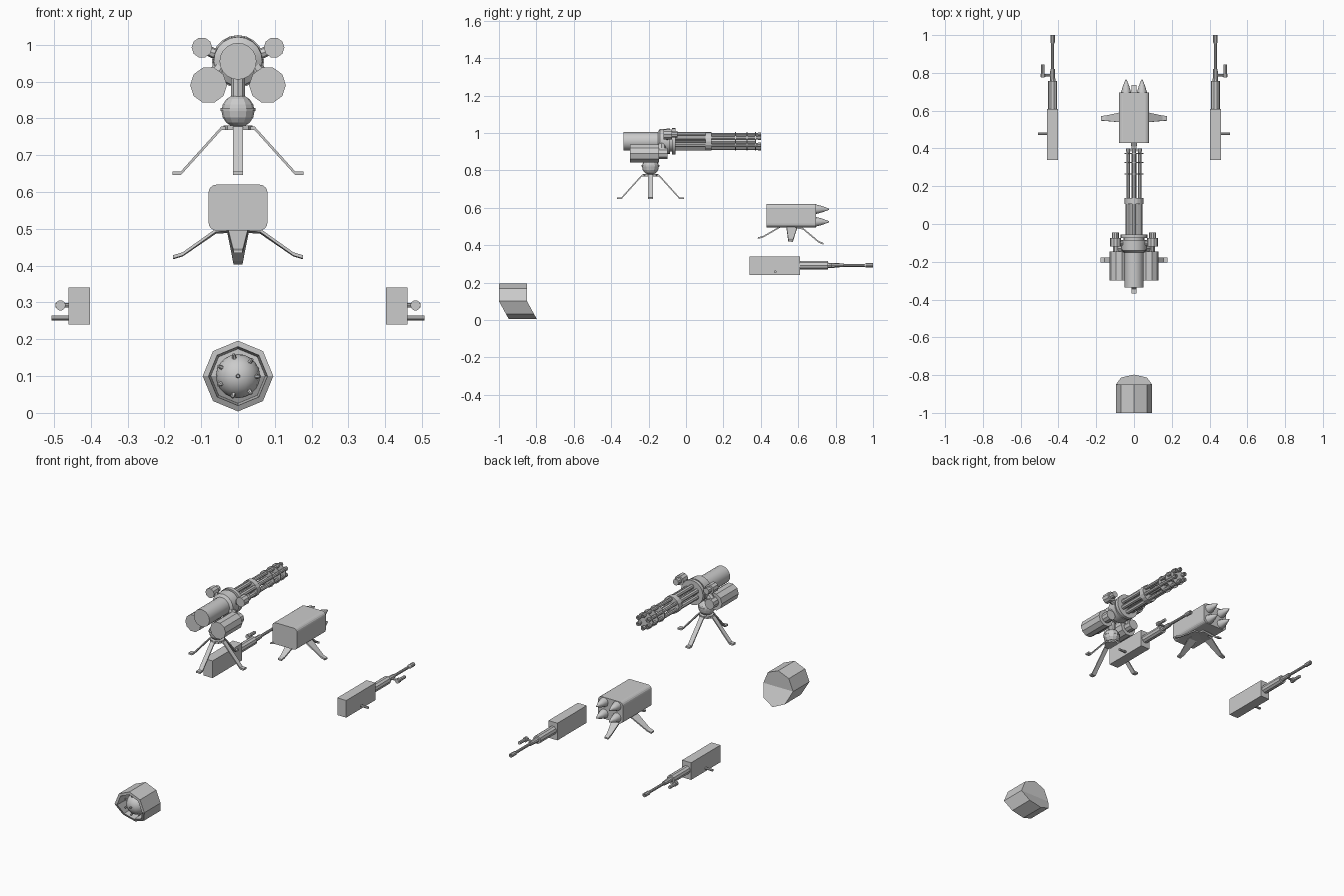
import bpy, bmesh
from math import sin, cos, pi, radians
from mathutils import Vector, Matrix

if "Cube" in bpy.data.objects:
    bpy.data.objects.remove(bpy.data.objects["Cube"])


def finish(name, bm, smooth=None):
    bmesh.ops.recalc_face_normals(bm, faces=bm.faces)
    me = bpy.data.meshes.new(name)
    bm.to_mesh(me)
    bm.free()
    ob = bpy.data.objects.new(name, me)
    bpy.context.collection.objects.link(ob)
    if smooth:
        bpy.ops.object.select_all(action='DESELECT')
        ob.select_set(True)
        bpy.context.view_layer.objects.active = ob
        bpy.ops.object.shade_smooth_by_angle(angle=radians(smooth))
    return ob


def lathe_bm(profile, n, x=0, z=0, phase=0):
    """Revolve (y, radius) points round a y-parallel axis, capping both ends."""
    bm = bmesh.new()
    rings = [[bm.verts.new((x + r * cos(phase + 2 * pi * i / n), y,
                            z + r * sin(phase + 2 * pi * i / n))) for i in range(n)]
             for y, r in profile]
    for a, b in zip(rings, rings[1:]):
        for i in range(n):
            bm.faces.new((a[i], a[(i + 1) % n], b[(i + 1) % n], b[i]))
    bm.faces.new(rings[0])
    bm.faces.new(rings[-1])
    return bm


def lathe(name, profile, n, x=0, z=0, phase=0, smooth=None):
    return finish(name, lathe_bm(profile, n, x, z, phase), smooth)


def rod(name, p0, p1, r0, r1=None, n=8):
    p0, p1 = Vector(p0), Vector(p1)
    d = p1 - p0
    m = Matrix.Translation((p0 + p1) / 2) @ d.to_track_quat('Z', 'Y').to_matrix().to_4x4()
    bm = bmesh.new()
    bmesh.ops.create_cone(bm, cap_ends=True, segments=n, radius1=r0,
                          radius2=r0 if r1 is None else r1, depth=d.length, matrix=m)
    return finish(name, bm)


def box(name, lo, hi):
    bm = bmesh.new()
    lo, hi = Vector(lo), Vector(hi)
    bmesh.ops.create_cube(bm, size=1, matrix=Matrix.Translation((lo + hi) / 2)
                          @ Matrix.Diagonal((*(hi - lo), 1)))
    return finish(name, bm)


def ball(name, c, r, u, v, smooth=None):
    bm = bmesh.new()
    bmesh.ops.create_uvsphere(bm, u_segments=u, v_segments=v, radius=r,
                              matrix=Matrix.Translation(c))
    return finish(name, bm, smooth)


def legs(name, path, centre, thick, tilt=0):
    """Four bent strip legs; path points are (radius, z, half width)."""
    for k in range(4):
        bm = bmesh.new()
        rows = [[bm.verts.new((r, s * w, z - t)) for s, t in
                 ((-1, 0), (1, 0), (1, thick), (-1, thick))] for r, z, w in path]
        for a, b in zip(rows, rows[1:]):
            for i in range(4):
                bm.faces.new((a[i], a[(i + 1) % 4], b[(i + 1) % 4], b[i]))
        bm.faces.new(rows[0])
        bm.faces.new(rows[-1])
        bm.transform(Matrix.Translation(centre) @ Matrix.Rotation(tilt, 4, 'X')
                     @ Matrix.Rotation(k * pi / 2, 4, 'Z'))
        finish(f"{name}_{k + 1}", bm)


# --- rotary gun: body, collar, barrel cluster
GZ = 0.955
lathe("rotary_gun_body", [(-0.335, 0.05), (-0.15, 0.05), (-0.14, 0.066), (-0.085, 0.068),
                          (-0.085, 0.055), (-0.075, 0.055), (-0.075, 0.071),
                          (-0.055, 0.071)], 20, 0, GZ, smooth=30)
lathe("barrel_core", [(-0.06, 0.014), (0.37, 0.014)], 8, 0, GZ)
for i in range(6):
    a = pi / 6 + i * pi / 3
    lathe(f"barrel_{i + 1}", [(-0.06, 0.013), (0.11, 0.013), (0.11, 0.0095), (0.385, 0.0095),
                              (0.385, 0.012), (0.4, 0.012), (0.4, 0.006), (0.37, 0.006)],
          8, 0.036 * cos(a), GZ + 0.036 * sin(a))
for i, (y0, y1, r) in enumerate([(0.105, 0.137, 0.05), (0.262, 0.267, 0.049),
                                 (0.323, 0.328, 0.049), (0.37, 0.375, 0.049)]):
    lathe(f"barrel_clamp_{i + 1}", [(y0, r), (y1, r)], 16, 0, GZ)

# --- drums and motors either side of the gun
for s, side in ((-1, "left"), (1, "right")):
    lathe(f"ammo_drum_{side}", [(-0.3, 0.05), (-0.145, 0.05), (-0.145, 0.03), (-0.1, 0.03)],
          10, s * 0.08, 0.89)
    lathe(f"motor_{side}", [(-0.12, 0.028), (-0.075, 0.028), (-0.075, 0.018), (-0.045, 0.018)],
          10, s * 0.098, 0.992)
    rod(f"motor_bracket_{side}", (s * 0.04, -0.1, 0.965), (s * 0.095, -0.1, 0.99), 0.014)
    rod(f"drum_bracket_{side}", (s * 0.03, -0.13, 0.955), (s * 0.08, -0.13, 0.895), 0.022)

# --- ball mount and its four legs
rod("mount_neck", (0, -0.19, 0.84), (0, -0.19, 0.93), 0.02, n=10)
ball("mount_ball", (0, -0.19, 0.82), 0.045, 12, 8)
rod("mount_band", (0, -0.19, 0.82), (0, -0.19, 0.828), 0.047, n=12)
rod("mount_base", (0, -0.19, 0.768), (0, -0.19, 0.78), 0.04, n=8)
legs("mount_leg", [(0.01, 0.778, 0.013), (0.045, 0.778, 0.013), (0.155, 0.656, 0.013),
                   (0.178, 0.656, 0.013)], (0, -0.19, 0), 0.01)

# --- rocket pod: rounded box, four nose cones, tilted legs
pod = box("rocket_pod", (-0.08, 0.43, 0.495), (0.08, 0.695, 0.62))
bm = bmesh.new()
bm.from_mesh(pod.data)
long_edges = [e for e in bm.edges if abs(e.verts[0].co.y - e.verts[1].co.y) > 0.1]
bmesh.ops.bevel(bm, geom=long_edges, offset=0.022, segments=4, profile=0.5, affect='EDGES')
bm.to_mesh(pod.data)
bm.free()
for x in (-0.042, 0.042):
    for z in (0.525, 0.592):
        lathe("rocket_nose", [(0.68, 0.027), (0.695, 0.027), (0.73, 0.017), (0.765, 0.003)],
              10, x, z, smooth=40)
legs("pod_leg", [(0.0, 0.012, 0.03), (0.06, 0.008, 0.028), (0.15, -0.055, 0.014),
                 (0.176, -0.063, 0.012)], (0, 0.565, 0.49), 0.009, radians(-5))

# --- pair of mirrored side guns
for s, side in ((-1, "left"), (1, "right")):
    X, Z = s * 0.431, 0.292
    box(f"receiver_{side}", (X - 0.029, 0.34, 0.24), (X + 0.029, 0.61, 0.34))
    lathe(f"barrel_shroud_{side}", [(0.6, 0.024), (0.758, 0.024)], 10, X, Z)
    lathe(f"side_barrel_{side}", [(0.75, 0.015), (0.82, 0.012), (0.82, 0.008), (0.955, 0.008),
                                  (0.962, 0.012), (1.0, 0.012), (1.0, 0.006), (0.97, 0.006)],
          10, X, Z)
    rod(f"grip_arm_{side}", (X, 0.787, Z), (s * 0.495, 0.787, Z), 0.006)
    rod(f"grip_{side}", (s * 0.484, 0.775, Z), (s * 0.484, 0.845, Z), 0.009)
    lathe(f"grip_collar_{side}", [(0.777, 0.014), (0.795, 0.014)], 10, s * 0.482, Z)
    rod(f"cocking_bolt_{side}", (s * 0.45, 0.477, 0.258), (s * 0.507, 0.477, 0.258), 0.007)

# --- octagonal mine dropper, lower half sheared backwards, recess at front
bm = lathe_bm([(-0.85, 0.096), (-1.0, 0.096), (-1.0, 0.08), (-0.91, 0.074)], 8, 0, 0.1)
bmesh.ops.bisect_plane(bm, geom=bm.verts[:] + bm.edges[:] + bm.faces[:], dist=1e-4,
                       plane_co=(0, 0, 0.1), plane_no=(0, 0, 1))
for v in bm.verts:
    v.co.y += max(0, 0.1 - v.co.z) * 0.55
finish("mine_dropper", bm)

# --- spiked mine resting in the recess
C = Vector((0, -0.925, 0.1))
ball("mine", C, 0.06, 16, 10, smooth=40)
dirs = [Vector((0, -1, 0))]
for k in range(7):
    a = pi / 2 + 0.2 + k * 2 * pi / 7
    dirs.append(Vector((sin(1.0) * cos(a), -cos(1.0), sin(1.0) * sin(a))))
for i, d in enumerate(dirs):
    rod(f"mine_spike_{i + 1}", C + d * 0.054, C + d * 0.072, 0.007, 0.004, 6)
